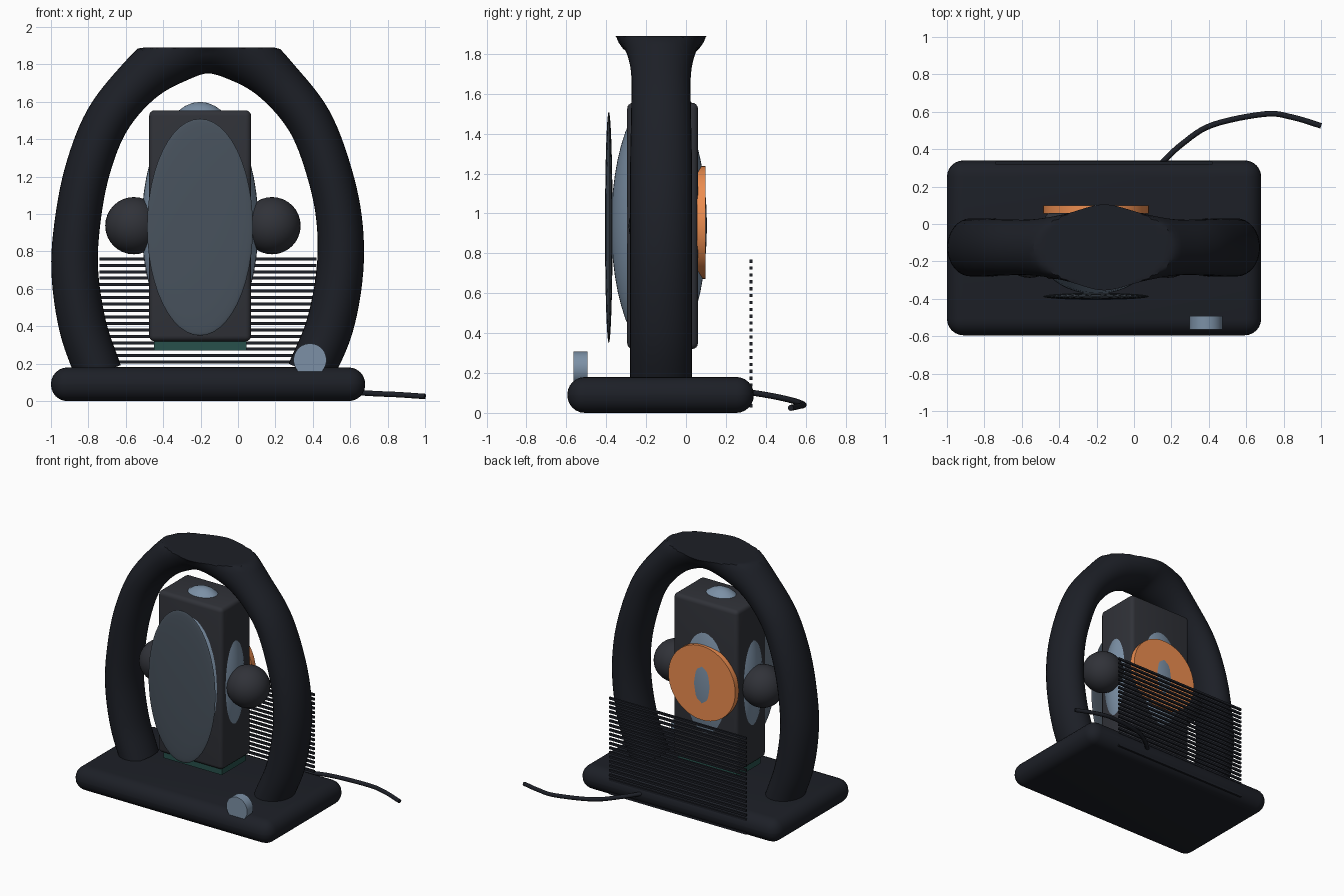
import bpy, bmesh
from math import sin, cos, pi
from mathutils import Vector

if "Cube" in bpy.data.objects:
    bpy.data.objects.remove(bpy.data.objects["Cube"])


def mat(name, rgb):
    m = bpy.data.materials.new(name)
    m.diffuse_color = (*rgb, 1)
    m.use_nodes = True
    m.node_tree.nodes["Principled BSDF"].inputs["Base Color"].default_value = m.diffuse_color
    return m


BLACK = mat("black", (0.012, 0.014, 0.02))
CHARCOAL = mat("charcoal", (0.03, 0.032, 0.04))
SLATE = mat("slate", (0.065, 0.085, 0.11))
STEEL = mat("steel_blue", (0.2, 0.28, 0.38))
ORANGE = mat("orange", (0.85, 0.27, 0.08))
TEAL = mat("teal", (0.02, 0.08, 0.07))


def finish(name, bm, material):
    bmesh.ops.recalc_face_normals(bm, faces=bm.faces)
    me = bpy.data.meshes.new(name)
    bm.to_mesh(me)
    bm.free()
    me.materials.append(material)
    ob = bpy.data.objects.new(name, me)
    bpy.context.collection.objects.link(ob)
    bpy.ops.object.select_all(action='DESELECT')
    bpy.context.view_layer.objects.active = ob
    ob.select_set(True)
    bpy.ops.object.shade_smooth_by_angle(angle=0.6)
    return ob


def box(name, lo, hi, material, bevel=0, segments=5):
    bm = bmesh.new()
    bmesh.ops.create_cube(bm, size=1)
    lo, hi = Vector(lo), Vector(hi)
    bmesh.ops.scale(bm, vec=hi - lo, verts=bm.verts)
    bmesh.ops.translate(bm, vec=(lo + hi) / 2, verts=bm.verts)
    if bevel:
        bmesh.ops.bevel(bm, geom=bm.edges[:], offset=bevel, segments=segments,
                        profile=0.5, affect='EDGES')
    return finish(name, bm, material)


def ellipsoid(name, centre, radii, material, u=48, v=24):
    bm = bmesh.new()
    bmesh.ops.create_uvsphere(bm, u_segments=u, v_segments=v, radius=1)
    bmesh.ops.scale(bm, vec=radii, verts=bm.verts)
    bmesh.ops.translate(bm, vec=centre, verts=bm.verts)
    return finish(name, bm, material)


def disc(name, x, z, r, y0, y1, material):
    # cylinder lying along y
    bm = bmesh.new()
    bmesh.ops.create_cone(bm, cap_ends=True, segments=48, radius1=r, radius2=r, depth=1)
    for v in bm.verts:
        a, b, h = v.co
        v.co = (x + a, y0 + (h + 0.5) * (y1 - y0), z + b)
    return finish(name, bm, material)


def smooth_path(pts, steps=6):
    # Catmull-Rom interpolation of control tuples
    p = [Vector(q) for q in pts]
    p = [2 * p[0] - p[1]] + p + [2 * p[-1] - p[-2]]
    out = []
    for i in range(1, len(p) - 2):
        a, b, c, d = p[i - 1:i + 3]
        for k in range(steps):
            t = k / steps
            out.append(0.5 * (2 * b + (c - a) * t + (2 * a - 5 * b + 4 * c - d) * t ** 2
                              + (3 * b - a - 3 * c + d) * t ** 3))
    return out + [p[-2]]


# base plate
box("base", (-1, -0.595, 0), (0.68, 0.34, 0.18), BLACK, 0.088, 6)

# arched handle: oval tube in the xz plane, thicker and cut flat at the crown
# control points: x, z, half width in plane, half width in y
arch = [(-0.745, 0.15, .125, .155), (-0.83, 0.4, .127, .155), (-0.873, 0.7, .125, .155),
        (-0.855, 0.98, .122, .155), (-0.80, 1.25, .12, .155), (-0.70, 1.5, .12, .15),
        (-0.54, 1.70, .125, .15), (-0.36, 1.84, .15, .18), (-0.16, 1.92, .168, .23),
        (0.05, 1.84, .15, .18), (0.22, 1.70, .125, .15), (0.38, 1.5, .12, .15),
        (0.48, 1.25, .12, .155), (0.54, 0.98, .122, .155), (0.545, 0.7, .125, .155),
        (0.49, 0.4, .127, .155), (0.385, 0.15, .125, .155)]
path = smooth_path([Vector(a) for a in arch])
bm = bmesh.new()
rings = []
N = 32
for i, q in enumerate(path):
    d = path[min(i + 1, len(path) - 1)] - path[max(i - 1, 0)]
    n = Vector((-d[1], d[0])).normalized()
    ring = []
    for k in range(N):
        a = 2 * pi * k / N
        s = cos(a) * q[2]
        ring.append(bm.verts.new((q[0] + n.x * s, -0.125 + sin(a) * q[3],
                                  min(q[1] + n.y * s, 1.89))))
    rings.append(ring)
for r, s in zip(rings, rings[1:]):
    for k in range(N):
        bm.faces.new((r[k], r[(k + 1) % N], s[(k + 1) % N], s[k]))
bm.faces.new(rings[0])
bm.faces.new(rings[-1])
finish("arch_handle", bm, BLACK)

# central housing with the egg-shaped core showing through its faces
box("housing", (-0.475, -0.295, 0.32), (0.07, 0.06, 1.555), CHARCOAL, 0.03, 4)
box("housing_foot", (-0.45, -0.26, 0.27), (0.045, 0.03, 0.34), TEAL)
ellipsoid("core", (-0.203, -0.135, 0.94), (0.312, 0.24, 0.66), STEEL)
ellipsoid("front_plate", (-0.203, -0.387, 0.93), (0.283, 0.019, 0.58), SLATE)
disc("rear_disc", -0.203, 0.955, 0.283, 0.055, 0.099, ORANGE)

# side pivots
for side, x in (("left", -0.557), ("right", 0.182)):
    ellipsoid(side + "_pivot", (x, -0.135, 0.938), (0.153,) * 3, CHARCOAL, 32, 16)

# control knob on the base
disc("knob", 0.385, 0.22, 0.088, -0.565, -0.493, STEEL)

# rear grille of horizontal slats
for i in range(22):
    z = 0.036 + i * 0.0345
    box(f"grille_slat_{i + 1}", (-0.74, 0.318, z - 0.008), (0.42, 0.333, z + 0.008), BLACK)

# power cable
cu = bpy.data.curves.new("cable", 'CURVE')
cu.dimensions = '3D'
cu.bevel_depth = 0.015
cu.bevel_resolution = 3
cu.use_fill_caps = True
pts = smooth_path([(0.13, 0.31, 0.105), (0.26, 0.43, 0.085), (0.42, 0.53, 0.063),
                   (0.7, 0.588, 0.042), (0.85, 0.57, 0.035), (1.0, 0.525, 0.025)])
sp = cu.splines.new('POLY')
sp.points.add(len(pts) - 1)
for p, q in zip(sp.points, pts):
    p.co = (*q, 1)
cu.materials.append(BLACK)
bpy.context.collection.objects.link(bpy.data.objects.new("cable", cu))
